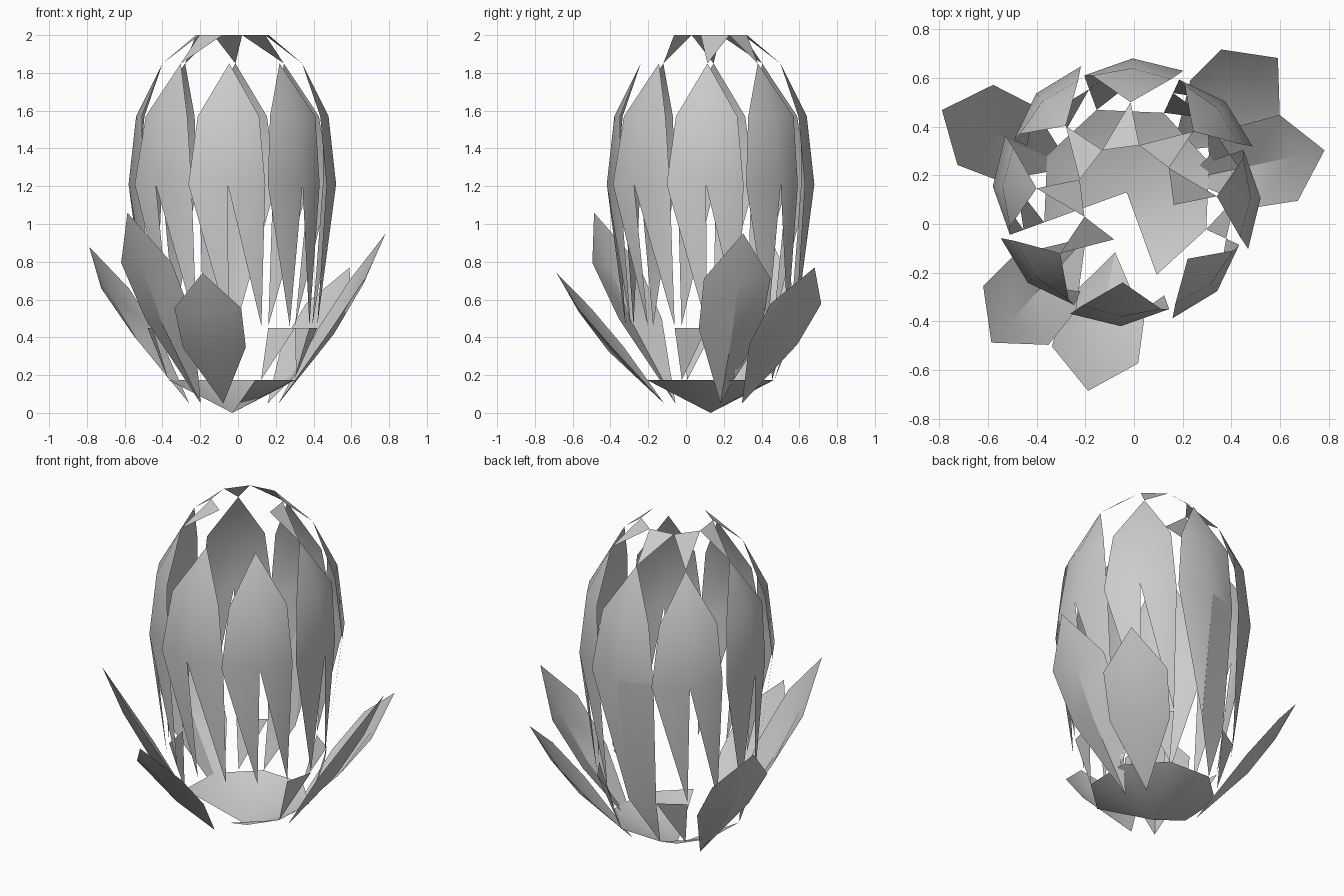
import bpy, math

if "Cube" in bpy.data.objects:
    bpy.data.objects.remove(bpy.data.objects["Cube"])

AX, AY = -0.03, 0.13      # axis of the bud
STEP = 22.5


def pt(r, deg, z, side=0.0):
    """Point at radius r on a ray, shifted sideways (counter-clockwise positive)."""
    a = math.radians(deg)
    return (AX + r * math.cos(a) - side * math.sin(a),
            AY + r * math.sin(a) + side * math.cos(a), z)


def make(name, verts, faces):
    me = bpy.data.meshes.new(name)
    me.from_pydata(verts, [], faces)
    ob = bpy.data.objects.new(name, me)
    bpy.context.collection.objects.link(ob)
    bpy.ops.object.select_all(action='DESELECT')
    ob.select_set(True)
    bpy.context.view_layer.objects.active = ob
    bpy.ops.object.shade_smooth_by_angle(angle=math.radians(30))
    return ob


# base cup: octagonal shallow cone with two sectors open
cup = [(AX, AY, 0.0)] + [pt(0.36, 290 + 45 * k, 0.175) for k in range(7)]
make("base_cup", cup, [(0, k + 1, k + 2) for k in range(6)])

# eight petals: pointed top, wide middle, two saw-tooth spikes below
for k in range(8):
    c = 42.5 + 45 * k
    v = [pt(0.37, c, 1.85),
         pt(0.50, c - 19, 1.57), pt(0.51, c, 1.57), pt(0.50, c + 19, 1.57),
         pt(0.55, c - STEP, 1.21), pt(0.55, c, 1.21), pt(0.51, c + STEP, 1.21),
         pt(0.45, c, 0.46), pt(0.45, c + STEP, 0.46)]
    f = [(0, 1, 2), (0, 2, 3), (1, 4, 5, 2), (2, 5, 6, 3), (4, 7, 5), (5, 8, 6)]
    make(f"petal_{k + 1}", v, f)

# long filled strip on the back petal, reaching the cup
make("back_strip",
     [pt(0.55, 87.5, 1.21), pt(0.51, 110, 1.21), pt(0.45, 110, 0.45),
      pt(0.45, 87.5, 0.45), pt(0.36, 110, 0.175)],
     [(0, 3, 2, 1), (3, 4, 2)])

# crown: triangles closing in towards the open top
for k in range(6):
    c = -2.5 + 45 * k
    make(f"crown_piece_{k + 1}",
         [pt(0.37, c, 1.85), pt(0.20, c + 32.5, 2.0), pt(0.20, c - 12.5, 2.0)],
         [(0, 1, 2)])

# lower triangles between the petals and the cup: start, end, tip angle
for i, (a, b, t) in enumerate([(110, 132.5, 132.5), (177.5, 200, 200),
                               (335, 357.5, 335), (42.5, 65, 65), (20, 42.5, 20)]):
    make(f"lower_piece_{i + 1}",
         [pt(0.45, a, 0.45), pt(0.36, t, 0.175), pt(0.45, b, 0.45)], [(0, 1, 2)])

# outer leaves: angle and tip height
for i, (ang, h) in enumerate([(12, 0.95), (41.6, 0.77), (156, 0.88),
                              (228, 1.06), (259, 0.74)]):
    v = [pt(0.25, ang, 0.05),
         pt(0.50, ang, 0.47 * h, -0.17), pt(0.55, ang, 0.44 * h), pt(0.50, ang, 0.47 * h, 0.17),
         pt(0.68, ang, 0.75 * h, -0.18), pt(0.71, ang, 0.72 * h), pt(0.68, ang, 0.75 * h, 0.18),
         pt(0.83, ang, h)]
    f = [(0, 2, 1), (0, 3, 2), (1, 2, 5, 4), (2, 3, 6, 5), (4, 5, 7), (5, 6, 7)]
    make(f"outer_leaf_{i + 1}", v, f)
